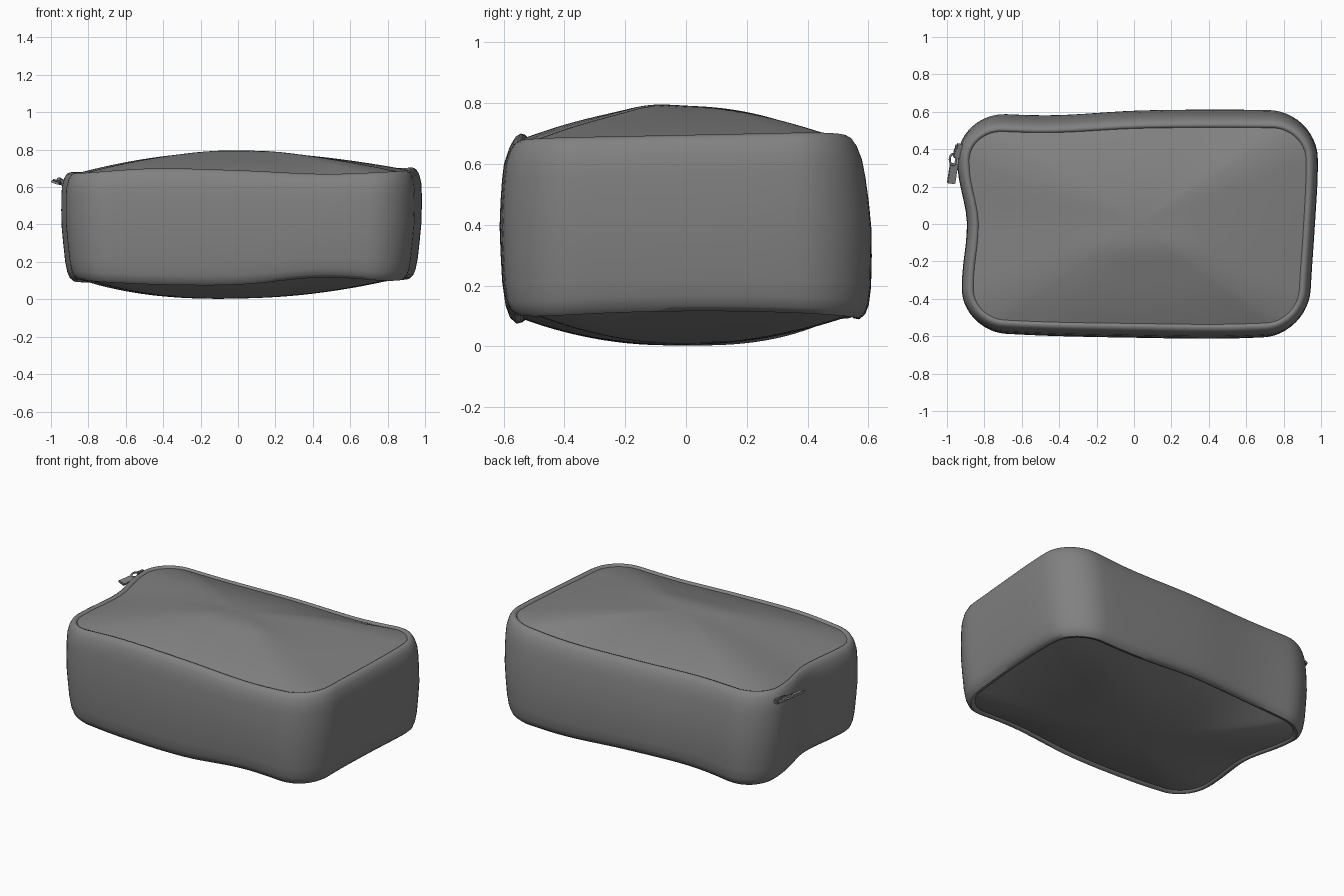
import bpy, bmesh, math
from mathutils import Vector, Matrix

cube = bpy.data.objects.get("Cube")
if cube:
    bpy.data.objects.remove(cube, do_unlink=True)

HX, HY, RADIUS = 0.95, 0.6, 0.24


def material(name, value):
    m = bpy.data.materials.new(name)
    m.use_nodes = True
    colour = (value, value, value, 1)
    m.diffuse_color = colour
    m.node_tree.nodes["Principled BSDF"].inputs["Base Color"].default_value = colour
    return m


fabric = material("grey fabric", 0.22)


def wave(t, values):
    """Smooth curve through evenly spaced values, t from -1 to 1."""
    n = len(values) - 1
    u = min(max((t + 1) / 2, 0), 1) * n
    i = min(int(u), n - 1)
    p = [values[min(max(i + k, 0), n)] for k in (-1, 0, 1, 2)]
    f = u - i
    return p[1] + f * ((p[2] - p[0]) / 2 + f * (p[0] - 2.5 * p[1] + 2 * p[2] - p[3] / 2
                       + f * (1.5 * (p[1] - p[2]) + (p[3] - p[0]) / 2)))


def mix(a, b, t):
    return a + (b - a) * t


def top_seam(u, v):
    front = wave(u, (.67, .70, .69, .67, .685))
    back = wave(u, (.68, .685, .68, .675, .71))
    return mix(front, back, (v + 1) / 2)


def bottom_seam(u, v):
    front = wave(u, (.10, .08, .08, .12, .09))
    back = wave(u, (.08, .12, .12, .09, .10))
    return mix(front, back, (v + 1) / 2) + .025 * u * u * (1 - v * v)


def place(x, y, h):
    """Soft, slightly uneven cloth shape: h is 0 at the lower seam, 1 at the upper."""
    u, v = x / HX, y / HY
    left = wave(v, (.02, .025, .05, 0, .01))
    right = wave(v, (-.01, .005, .025, .04, .03))
    front = wave(u, (.03, .01, 0, -.005, .01))
    back = wave(u, (-.005, -.02, .005, .01, .005))
    px = (x + mix(left, right, (u + 1) / 2)) * (1 - .035 * (1 - h))
    py = y + mix(front, back, (v + 1) / 2) - .03 * max(v, 0) * h * h
    low, high = bottom_seam(u, v), top_seam(u, v)
    return Vector((px, py, mix(low, high, h)))


def outline():
    """Rounded rectangle as (point, outward normal) pairs."""
    pts = []
    arc = 12
    corners = ((1, 1), (-1, 1), (-1, -1), (1, -1))
    for k, (sx, sy) in enumerate(corners):
        c = Vector((sx * (HX - RADIUS), sy * (HY - RADIUS)))
        for i in range(arc + 1):
            a = (k + i / arc) * math.pi / 2
            n = Vector((math.cos(a), math.sin(a)))
            pts.append((c + n * RADIUS, n))
        nx, ny = corners[(k + 1) % 4]
        end = Vector((nx * (HX - RADIUS), ny * (HY - RADIUS))) + n * RADIUS
        start, steps = pts[-1][0], 20 if k % 2 == 0 else 12
        pts += [(start.lerp(end, i / steps), n) for i in range(1, steps)]
    return pts


def finish(obj, angle=40):
    obj.data.materials.append(fabric)
    bpy.ops.object.select_all(action="DESELECT")
    obj.select_set(True)
    bpy.context.view_layer.objects.active = obj
    bpy.ops.object.shade_smooth_by_angle(angle=math.radians(angle))


def mesh_object(name, bm):
    bmesh.ops.recalc_face_normals(bm, faces=bm.faces)
    me = bpy.data.meshes.new(name)
    bm.to_mesh(me)
    bm.free()
    obj = bpy.data.objects.new(name, me)
    bpy.context.collection.objects.link(obj)
    return obj


def bridge(bm, a, b):
    for i in range(len(a)):
        j = (i + 1) % len(a)
        bm.faces.new((a[i], a[j], b[j], b[i]))


# Side walls: (inset, height fraction), with a rolled edge and groove at each seam
walls = ((.065, .015), (.058, 0), (.04, -.005), (.02, .025), (.008, .08), (0, .18),
         (-.005, .35), (-.008, .5), (-.005, .65), (0, .78), (.006, .87),
         (.02, .945), (.035, .985), (.05, 1), (.062, .995), (.068, .98))
edge = outline()
bm = bmesh.new()
rings = []
for inset, h in walls:
    flat = [p - n * inset for p, n in edge]
    rings.append([bm.verts.new(place(p.x, p.y, h)) for p in flat])
for a, b in zip(rings, rings[1:]):
    bridge(bm, a, b)


# Bulging top and bottom panels, built as rings shrinking to the centre
def panel(ring, height, power):
    steps = 16
    centre = Vector((.02, 0))
    previous = ring
    for k in range(1, steps):
        s = 1 - k / steps
        loop = []
        for v in ring:
            p = centre + (v.co.xy - centre) * s
            z = mix(v.co.z, height(p.x, p.y), 1 - s ** power)
            loop.append(bm.verts.new((p.x, p.y, z)))
        bridge(bm, previous, loop)
        previous = loop
    hub = bm.verts.new((centre.x, centre.y, height(centre.x, centre.y)))
    for i, v in enumerate(previous):
        bm.faces.new((v, previous[(i + 1) % len(previous)], hub))


def top_height(x, y):
    crease = .012 * math.exp(-((x - .05) / .3) ** 2 - ((y + .13) / .1) ** 2)
    return .79 - .012 * x - .02 * y * y + crease


def bottom_height(x, y):
    return .004 + .025 * x + .012 * abs(y)


panel(rings[-1], top_height, 1.9)
panel(rings[0], bottom_height, 2.4)
finish(mesh_object("pouch_body", bm), 50)


# Zip slider and pull tab near the upper left-hand end
def block(name, centre, size, turn):
    bm = bmesh.new()
    bmesh.ops.create_cube(bm, size=1)
    bmesh.ops.scale(bm, vec=size, verts=bm.verts)
    bmesh.ops.bevel(bm, geom=bm.edges[:], offset=min(size) * .25, segments=2, affect="EDGES")
    obj = mesh_object(name, bm)
    obj.matrix_world = Matrix.Translation(centre) @ Matrix.Rotation(turn, 4, "Z") \
        @ Matrix.Rotation(.3, 4, "Y")
    finish(obj)


def cord(name, points, radius, cyclic):
    cu = bpy.data.curves.new(name, "CURVE")
    cu.dimensions = "3D"
    cu.bevel_depth = radius
    cu.bevel_resolution = 2
    cu.use_fill_caps = True
    sp = cu.splines.new("POLY")
    sp.points.add(len(points) - 1)
    for q, p in zip(sp.points, points):
        q.co = (*p, 1)
    sp.use_cyclic_u = cyclic
    obj = bpy.data.objects.new(name, cu)
    bpy.context.collection.objects.link(obj)
    cu.materials.append(fabric)


block("zip_slider", (-.94, .39, .625), (.04, .08, .03), -.2)
block("zip_bridge", (-.955, .38, .64), (.02, .05, .02), -.2)
block("pull_tab", (-.97, .27, .625), (.045, .11, .014), -.15)
loop = []
for i in range(16):
    a = i * math.tau / 16
    loop.append((-.968 + .017 * math.cos(a), .345 + .03 * math.sin(a), .632 - .005 * math.cos(a)))
cord("pull_ring", loop, .006, True)
